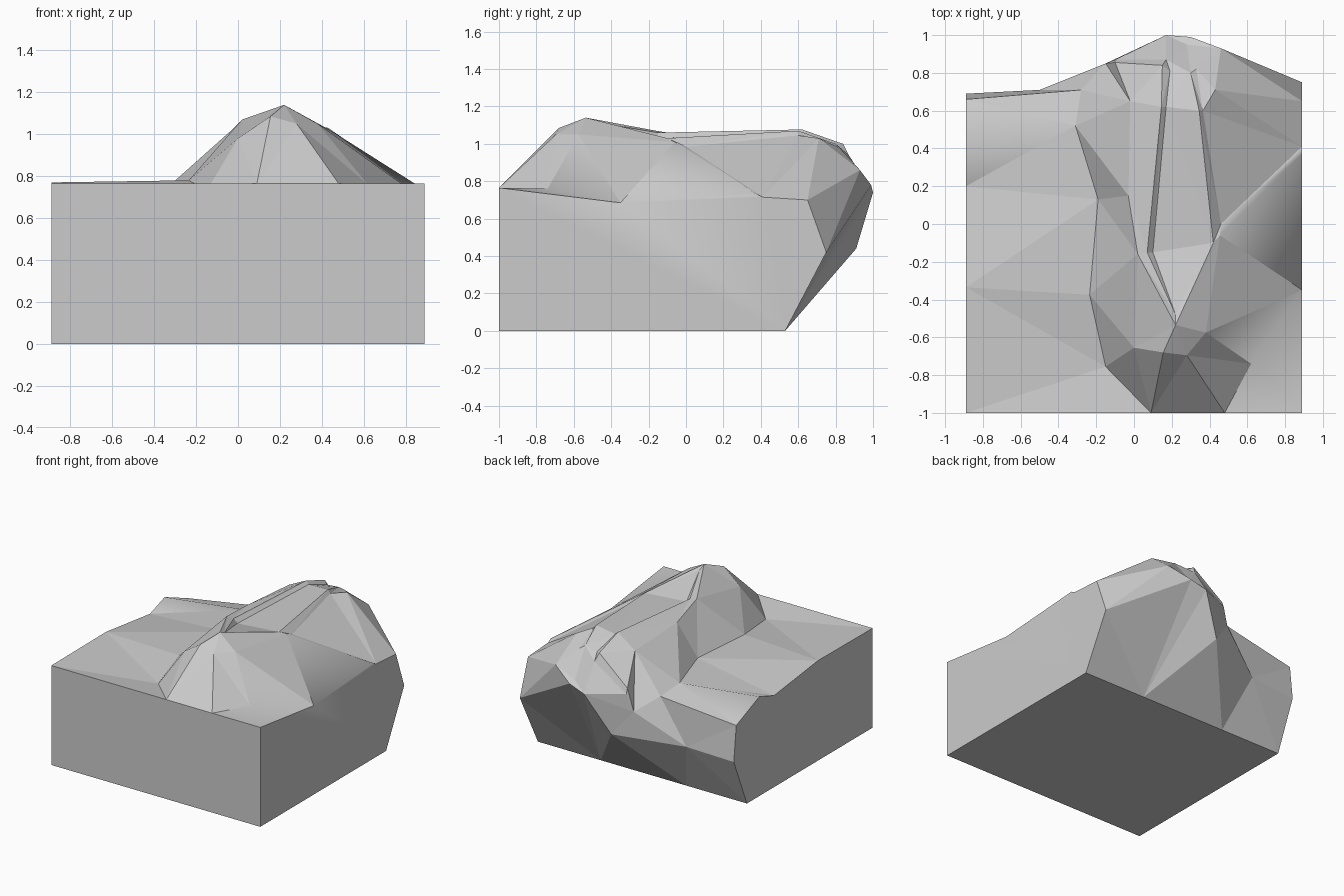
import bpy
import bmesh
import math
from mathutils import Vector
from mathutils.geometry import delaunay_2d_cdt

cube = bpy.data.objects.get("Cube")
if cube:
    bpy.data.objects.remove(cube, do_unlink=True)

SIDE = 0.89
FRONT = -1.0
BACK_FOOT = 0.53


def points(*coords):
    return [Vector(c) for c in coords]


def add_patch(bm, outline, ridges, axes):
    """Triangulate an outline with inner ridge lines, flattened along two axes."""
    verts, edges = list(outline), []
    count = len(outline)
    edges += [(i, (i + 1) % count) for i in range(count)]
    index = {tuple(v): i for i, v in enumerate(verts)}
    for ridge in ridges:
        ids = []
        for p in ridge:
            if tuple(p) not in index:
                index[tuple(p)] = len(verts)
                verts.append(p)
            ids.append(index[tuple(p)])
        edges += list(zip(ids, ids[1:]))
    flat = [Vector((v[axes[0]], v[axes[1]])) for v in verts]
    _, _, faces, origin, _, _ = delaunay_2d_cdt(flat, edges, [], 1, 1e-5)
    made = [bm.verts.new(verts[o[0]]) if o else None for o in origin]
    for face in faces:
        corners = [made[i] for i in face]
        if all(corners):
            bm.faces.new(corners)


def add_wall(bm, outline):
    bm.faces.new([bm.verts.new(p) for p in outline])


# Rim of the block, each side listed in the order it is walked
front_rim = points((-SIDE, FRONT, .765), (.09, FRONT, .765),
                   (.48, FRONT, .765), (SIDE, FRONT, .765))
right_rim = points((SIDE, -.35, .685), (SIDE, .37, .735),
                   (SIDE, .41, .715), (SIDE, .65, .7))
back_rim = points((.46, .93, .86), (.3, .99, .78), (.28, .95, .8),
                  (.17, 1, .74), (-.15, .85, .63), (-.28, .71, .73))
left_rim = points((-SIDE, .66, .65), (-SIDE, .38, .765),
                  (-SIDE, .2, .705), (-SIDE, -.335, .77))

# Hill at the front and its foot on the left
peak = Vector((.22, -.535, 1.14))
hill_front = points((-.15, -.755, .73), (0, -.655, .98), (.155, -.68, 1.085),
                    (.28, -.695, 1.05), (.38, -.575, 1.05), (.62, -.74, .76))
hill_foot = points((-.15, -.755, .73), (-.235, -.375, .78), (-.19, .13, .78),
                   (-.31, .52, .77), (-.28, .71, .73))

# Long sunken slab on the crest, with the broken rims around it
slab = points((.22, -.48, 1.115), (.1, -.15, 1.03), (.17, .62, 1.055),
              (.19, .81, .985), (.3, .8, 1), (.345, .6, 1.07), (.42, -.1, 1.03))
left_crest = points(peak, (.02, -.16, 1.07), (.07, -.15, 1.06),
                    (.145, .62, 1.077), (.15, .84, 1), (-.1, .855, .8))
left_shoulder = points((.02, -.16, 1.07), (-.03, .15, 1.02),
                       (-.02, .65, .99), (-.1, .855, .8))
right_crest = points(peak, (.455, -.06, 1.01), (.46, 0, .985),
                     (.365, .6, 1.045), (.33, .82, .98), (.28, .95, .8))
back_step = points((-.1, .87, .76), (.17, .87, .94), (.28, .95, .8))
right_shoulder = points((.365, .6, 1.045), (.43, .71, 1.03), (.46, .93, .86))
ledge_top = [right_crest[1], right_rim[1]]
ledge_foot = [right_crest[2], right_rim[2]]

bm = bmesh.new()
top_outline = front_rim + right_rim + back_rim + left_rim
ridges = [hill_front, hill_foot, slab + slab[:1], left_crest, left_shoulder,
          right_crest, back_step, right_shoulder, ledge_top, ledge_foot,
          [left_rim[1], hill_foot[3], left_shoulder[1]],
          [left_rim[2], hill_foot[2], left_shoulder[1]],
          [left_rim[3], hill_foot[1]], [hill_front[1], left_crest[1]],
          [peak, hill_front[2]], [peak, hill_front[4]],
          [front_rim[0], hill_front[0]], [front_rim[2], hill_front[5]]]
add_patch(bm, top_outline, ridges, (0, 1))

# Overhanging back cliff
left_bulge, right_bulge = points((-SIDE, .69, .38), (SIDE, .75, .42))
foot = points((-SIDE, BACK_FOOT, 0), (-.37, BACK_FOOT, 0),
              (.355, BACK_FOOT, 0), (SIDE, BACK_FOOT, 0))
belly = points((-.5, .71, .4), (0, .91, .44))
back_outline = (foot + [right_bulge, right_rim[-1]] + back_rim
                + [left_rim[0], left_bulge])
add_patch(bm, back_outline,
          [[left_bulge] + belly + [back_rim[3]], [foot[1], belly[1]],
           [back_rim[0], right_bulge], [foot[2], back_rim[3]]], (0, 2))

# Straight cut walls and the base
front_foot = points((-SIDE, FRONT, 0), (SIDE, FRONT, 0))
add_wall(bm, front_foot + front_rim[::-1])
add_wall(bm, [front_foot[1], foot[3], right_bulge] + right_rim[::-1] + [front_rim[3]])
add_wall(bm, [foot[0], front_foot[0], front_rim[0]] + left_rim[::-1] + [left_bulge])
add_wall(bm, front_foot[::-1] + foot)

bmesh.ops.remove_doubles(bm, verts=bm.verts, dist=1e-4)
bmesh.ops.recalc_face_normals(bm, faces=bm.faces)

# Side walls blend softly into the slopes that touch them; the rest is faceted
for face in bm.faces:
    middle = face.calc_center_median()
    face.smooth = abs(middle.x) > 0.6 and middle.y < BACK_FOOT and middle.z > 0.1
for edge in bm.edges:
    edge.smooth = edge.calc_face_angle(0) < math.radians(68)

mesh = bpy.data.meshes.new("rock_block")
bm.to_mesh(mesh)
bm.free()
rock = bpy.data.objects.new("rock_block", mesh)
bpy.context.collection.objects.link(rock)

# Plain stone colour
stone = bpy.data.materials.new("grey_stone")
stone.use_nodes = True
colour = (0.6, 0.6, 0.6, 1)
stone.diffuse_color = colour
stone.node_tree.nodes["Principled BSDF"].inputs["Base Color"].default_value = colour
mesh.materials.append(stone)
